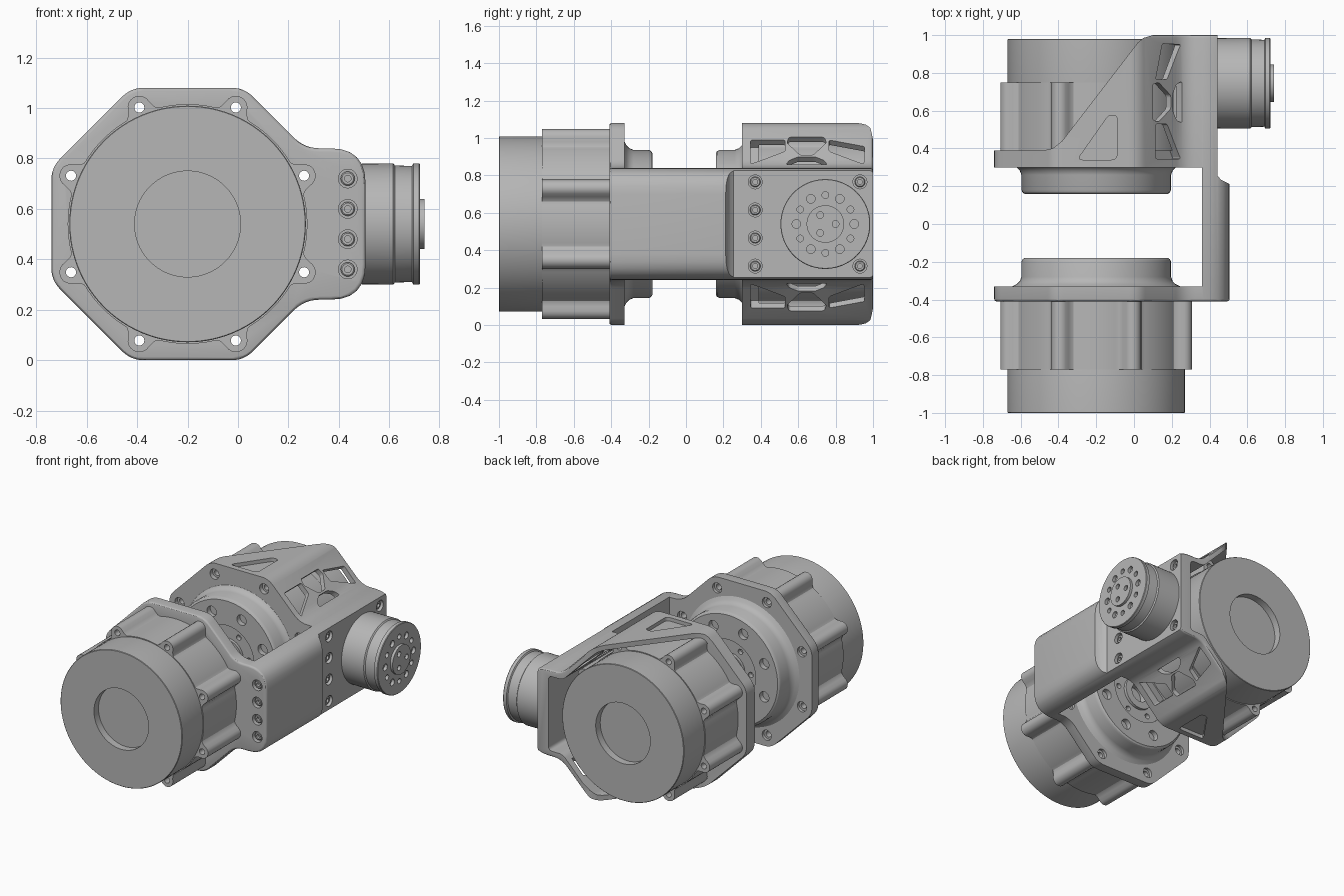
import bpy, bmesh
from math import pi, sin, cos, sqrt, radians
from mathutils import Matrix, Vector

cube = bpy.data.objects.get("Cube")
if cube:
    bpy.data.objects.remove(cube)

grey = bpy.data.materials.new("machined grey")
grey.use_nodes = True
grey.diffuse_color = (0.47, 0.47, 0.47, 1)
for node in grey.node_tree.nodes:
    if node.type == 'BSDF_PRINCIPLED':
        node.inputs["Base Color"].default_value = grey.diffuse_color

MID = 0.54                                   # height of every main axis
AXIS_X = Matrix.Rotation(pi / 2, 4, 'Y')     # turns local z to +x
TO_BACK = Matrix.Rotation(-pi / 2, 4, 'X')   # turns local z to +y
TO_FRONT = Matrix.Rotation(pi / 2, 4, 'X')   # turns local z to -y


def to_object(name, bm):
    mesh = bpy.data.meshes.new(name)
    bm.to_mesh(mesh)
    bm.free()
    mesh.materials.append(grey)
    obj = bpy.data.objects.new(name, mesh)
    bpy.context.scene.collection.objects.link(obj)
    return obj


def finish(name, bm, matrix):
    """Place a closed solid and make its faces point outward."""
    bmesh.ops.transform(bm, matrix=matrix, verts=bm.verts)
    bmesh.ops.recalc_face_normals(bm, faces=bm.faces)
    if bm.calc_volume(signed=True) < 0:
        bmesh.ops.reverse_faces(bm, faces=bm.faces)
    return to_object(name, bm)


def prism(name, pts, axis, a, b, matrix=Matrix()):
    """Extrude a 2D outline along an axis from a to b."""
    place = {'X': lambda p, h: (h, p[0], p[1]),
             'Y': lambda p, h: (p[0], h, p[1]),
             'Z': lambda p, h: (p[0], p[1], h)}[axis]
    bm = bmesh.new()
    face = bm.faces.new([bm.verts.new(place(p, a)) for p in pts])
    out = bmesh.ops.extrude_face_region(bm, geom=[face], use_keep_orig=True)
    new = [v for v in out["geom"] if isinstance(v, bmesh.types.BMVert)]
    bmesh.ops.translate(bm, verts=new, vec=Vector(place((0, 0), b - a)))
    return finish(name, bm, matrix)


def lathe(name, profile, matrix, steps=96):
    """Revolve (radius, height) points around local z."""
    bm = bmesh.new()
    vs = [bm.verts.new((r, 0, h)) for r, h in profile]
    es = [bm.edges.new(pair) for pair in zip(vs, vs[1:])]
    bmesh.ops.spin(bm, geom=vs + es, cent=(0, 0, 0), axis=(0, 0, 1),
                   angle=2 * pi, steps=steps)
    bmesh.ops.remove_doubles(bm, verts=bm.verts, dist=0.0002)
    return finish(name, bm, matrix)


def pin(r, a, b, matrix):
    """Round cutter from height a to b."""
    circle = [(r * cos(pi * k / 12), r * sin(pi * k / 12)) for k in range(24)]
    return prism("cutter", circle, 'Z', a, b, matrix)


def ring(count, r, start=0.0):
    """Offsets spread around local z."""
    return [Matrix.Translation((r * cos(start + 2 * pi * i / count),
                                r * sin(start + 2 * pi * i / count), 0))
            for i in range(count)]


def apply(obj, mod):
    bpy.context.view_layer.objects.active = obj
    bpy.ops.object.modifier_apply(modifier=mod.name)


def cut(obj, cutters):
    """Subtract a group of separate cutters in one go."""
    bm = bmesh.new()
    for c in cutters:
        bm.from_mesh(c.data)
        bpy.data.objects.remove(c)
    tool = to_object("cutter", bm)
    mod = obj.modifiers.new("cut", 'BOOLEAN')
    mod.operation, mod.solver, mod.object = 'DIFFERENCE', 'EXACT', tool
    apply(obj, mod)
    bpy.data.objects.remove(tool)


def rounded(pts):
    """Round each corner (x, y, tangent length)."""
    out = []
    for i, (x, y, t) in enumerate(pts):
        p = Vector((x, y))
        a = p + (Vector(pts[i - 1][:2]) - p).normalized() * t
        b = p + (Vector(pts[(i + 1) % len(pts)][:2]) - p).normalized() * t
        for k in range(7):
            u = k / 6
            out.append(a * (1 - u) ** 2 + p * 2 * u * (1 - u) + b * u * u)
    return out


def mirrored(half):
    """Complete an upper half outline around the middle height."""
    full = half + [(x, -z, t) for x, z, t in reversed(half)]
    return rounded([(x, z + MID, t) for x, z, t in full])


# Frame: octagon outline with a widened side, hollowed into flange, arm, shell
outer = mirrored([(.506, .30, .14), (.264, .30, .06), (.024, .54, .05),
                  (-.424, .54, .05), (-.74, .224, .05)])
inner = mirrored([(.36, .26, .03), (.25, .26, .03), (.009, .505, .03),
                  (-.41, .505, .03), (-.705, .21, .03)])
frame = prism("bracket_frame", outer, 'Y', -.41, 1.0)
bevel = frame.modifiers.new("edges", 'BEVEL')
bevel.width, bevel.segments, bevel.angle_limit = .014, 3, radians(50)
apply(frame, bevel)
cut(frame, [prism("gap", [(-1, -.33), (.36, -.33), (.36, .3), (-1, .3)], 'Z', -.1, 1.2)])
cut(frame, [prism("pocket", inner, 'Y', .39, 1.1)])
cut(frame, [prism("diagonal", [(-1, .39), (-.48, .39), (-.43, .40), (-.38, .44), (.02, .96),
                               (.05, .985), (.1, 1.0), (.1, 1.2), (-1, 1.2)], 'Z', -.1, 1.2)])
cut(frame, [prism("recess", [(.443, .255), (.46, .235), (.53, .2), (.6, .2), (.6, 1.1),
                             (.443, 1.1)], 'Z', -.1, 1.2)])

# Rounded rear corners and pockets on top and bottom
arc = [(.94 + .06 * sin(k * pi / 16), .48 + .06 * cos(k * pi / 16)) for k in range(9)]
corner = [(.94, .6), (1.05, .6), (1.05, .48)] + arc[::-1]
cut(frame, [prism("corner", [(y, MID + s * z) for y, z in corner], 'X', -1, .3) for s in (1, -1)])
triangle = rounded([(-.30, .34, .03), (-.09, .34, .03), (-.09, .575, .018), (-.135, .575, .018)])
cut(frame, [prism("pocket", triangle, 'Z', MID + s * .515, MID + s * .7) for s in (1, -1)])

# Truss openings in both sloped walls
openings = [[(.115, .765), (.175, .765), (.245, .95), (.15, .955)],
            [(.10, .74), (.13, .75), (.195, .68), (.195, .61), (.13, .54), (.10, .55)],
            [(.25, .755), (.225, .74), (.205, .69), (.205, .6), (.225, .55), (.25, .535)],
            [(.115, .345), (.245, .345), (.175, .53), (.115, .53)]]
slope = Matrix.Translation((.17, 0, .394)) @ Matrix.Rotation(pi / 4, 4, 'Y')
holes = []
for s in (1, -1):
    flip = Matrix.Translation((0, 0, MID)) @ Matrix.Diagonal((1, 1, s, 1)) @ slope
    for shape in openings:
        pts = rounded([((x - .17) * sqrt(2), y, .012) for x, y in shape])
        holes.append(prism("opening", pts, 'Z', -.055, .1, flip))
cut(frame, holes)

# Counterbored screws on the flange edge and on the side plate
spots = [Matrix.Translation((.435, -.41, MID + z)) @ TO_FRONT for z in (-.18, -.06, .06, .18)]
spots += [Matrix.Translation((.443, y, MID + z)) @ AXIS_X for y, z in
          [(.37, -.225), (.37, -.075), (.37, .075), (.37, .225), (.93, -.225), (.93, .225)]]
cut(frame, [pin(.037, -.035, .1, m) for m in spots])
for m in spots:
    lathe("socket_screw", [(0, -.04), (.028, -.04), (.028, -.016), (.023, -.012),
                           (.013, -.012), (.013, -.03), (0, -.03)], m, 24)

# Bolt holes through both octagon flanges
front = Matrix.Translation((-.2, 0, MID)) @ TO_FRONT
back = Matrix.Translation((-.2, -.02, MID)) @ TO_BACK
corners = ring(8, .5, pi / 8)
cut(frame, [pin(.02, .2, .5, m @ c) for m in (front, back) for c in corners])
cut(frame, [pin(.035, .2, .35, m @ c) for m in (front, back) for c in corners])


def lobe_radius(angle):
    """Round casing that swells around each of eight bolts."""
    d = abs((angle % (pi / 4)) - pi / 8)
    if d < .08:
        return .5 * cos(d) + sqrt(.046 ** 2 - (.5 * sin(d)) ** 2)
    return .475 + .046 * max(0, 1 - (d - .08) / .07) ** 2


# Two opposed main motors
steps = 320
lobes = [(lobe_radius(2 * pi * i / steps) * cos(2 * pi * i / steps),
          lobe_radius(2 * pi * i / steps) * sin(2 * pi * i / steps)) for i in range(steps)]
for side, m in (("front", front), ("rear", back)):
    body = lathe(side + "_motor_body", [
        (0, .95), (.21, .95), (.21, 1.0), (.466, 1.0), (.469, .997), (.469, .42), (.45, .36),
        (.45, .335), (.44, .328), (.42, .318), (.405, .303), (.396, .28), (.396, .2),
        (.39, .187), (.38, .18), (.21, .18), (.21, .2), (.115, .2), (.115, .18), (.065, .18),
        (.065, .25), (0, .25)], m)
    cut(body, [pin(.036, .1, .215, m @ c) for c in ring(8, .3, pi / 8)]
        + [pin(.018, .1, .23, m @ c) for c in ring(6, .16)])
    casing = prism(side + "_motor_casing", lobes, 'Z', .405, .77, m)
    cut(casing, [pin(.02, .3, .9, m @ c) for c in corners])

# Side motor with an output flange and hub
side_axis = Matrix.Translation((0, .745, MID)) @ AXIS_X
motor = lathe("side_motor", [
    (0, .40), (.238, .40), (.24, .615), (.232, .622), (.23, .69), (.24, .695), (.24, .718),
    (.237, .722), (.1, .722), (.1, .74), (0, .74)], side_axis)
cut(motor, [pin(.023, .70, .8, side_axis @ c) for c in ring(6, .155, pi / 2)]
    + [pin(.018, .70, .8, side_axis @ c) for c in ring(6, .155, pi / 3)]
    + [pin(.018, .72, .8, side_axis @ c) for c in ring(3, .055, pi / 2)])

# Smooth shading with crisp edges
bpy.ops.object.select_all(action='DESELECT')
for obj in bpy.context.scene.objects:
    if obj.type == 'MESH' and grey.name in obj.data.materials:
        obj.select_set(True)
        bpy.context.view_layer.objects.active = obj
bpy.ops.object.shade_smooth_by_angle(angle=radians(30))
